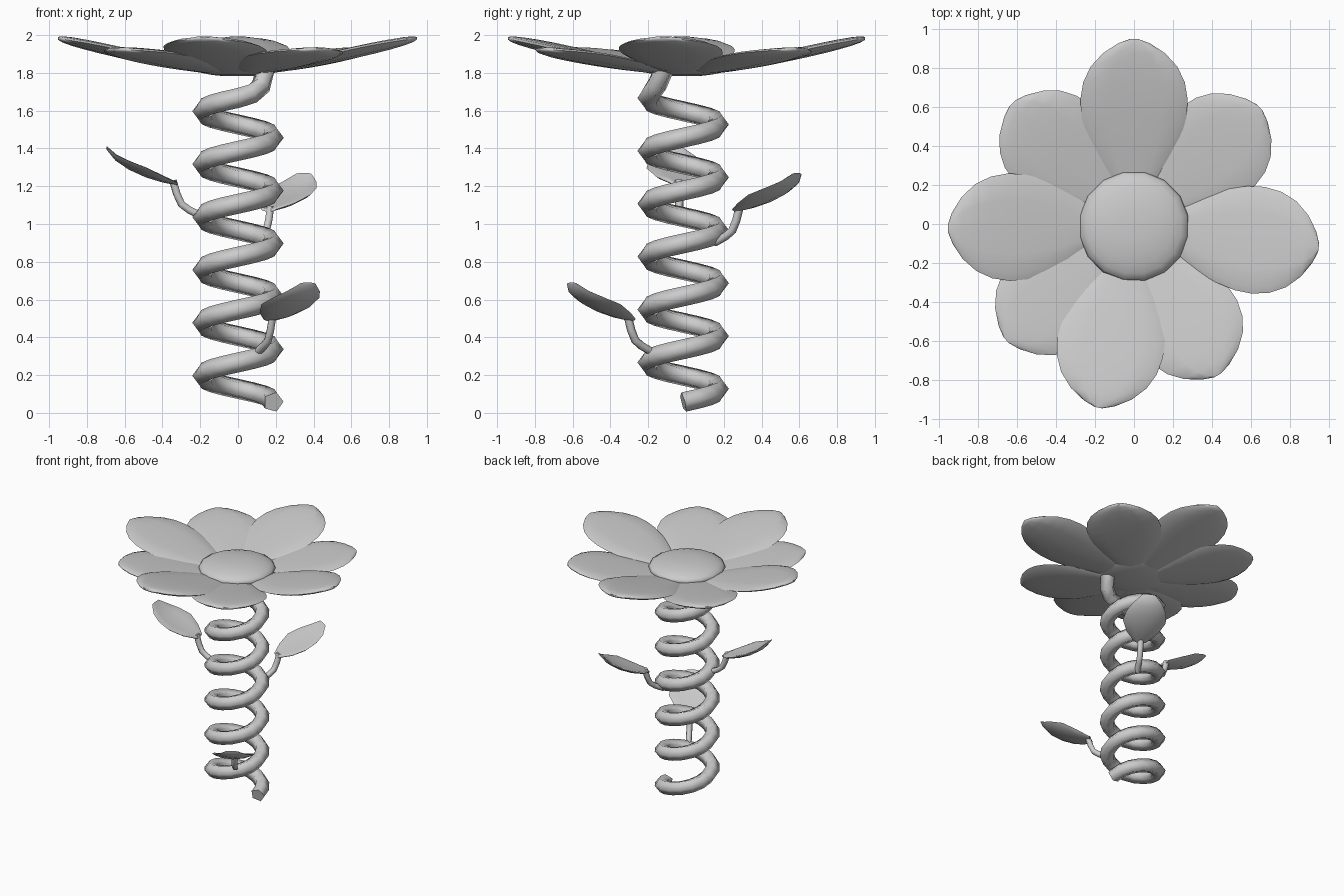
import bpy, bmesh, math
from mathutils import Vector, Matrix

if "Cube" in bpy.data.objects:
    bpy.data.objects.remove(bpy.data.objects["Cube"])

CY = -0.015  # y of the spring axis


def loft(name, rings, angle=40):
    """Skin a list of equal-length closed rings and cap both ends."""
    bm = bmesh.new()
    rows = [[bm.verts.new(p) for p in r] for r in rings]
    n = len(rows[0])
    for a, b in zip(rows, rows[1:]):
        for i in range(n):
            j = (i + 1) % n
            bm.faces.new((a[i], a[j], b[j], b[i]))
    bm.faces.new(rows[0])
    bm.faces.new(rows[-1])
    bmesh.ops.recalc_face_normals(bm, faces=bm.faces)
    me = bpy.data.meshes.new(name)
    bm.to_mesh(me)
    bm.free()
    ob = bpy.data.objects.new(name, me)
    bpy.context.collection.objects.link(ob)
    bpy.ops.object.select_all(action='DESELECT')
    ob.select_set(True)
    bpy.context.view_layer.objects.active = ob
    bpy.ops.object.shade_smooth_by_angle(angle=math.radians(angle))
    return ob


def tube_rings(path, hints, radius, sides):
    """Cross-sections along a path; the first corner points along the hint."""
    rings = []
    for i, p in enumerate(path):
        t = (path[min(i + 1, len(path) - 1)] - path[max(i - 1, 0)]).normalized()
        h = hints[i]
        u = (h - t * h.dot(t)).normalized()
        v = t.cross(u)
        rings.append([p + radius * (u * math.cos(2 * math.pi * k / sides)
                                    + v * math.sin(2 * math.pi * k / sides))
                      for k in range(sides)])
    return rings


def blade(name, profile, azimuth, thick, cup, centre, z0=0.0, length=1.0, sides=12):
    """Thin leaf or petal: profile rows are (distance, height, half width)."""
    rot = Matrix.Rotation(math.radians(azimuth), 3, 'Z')
    wmax = max(w for _, _, w in profile)
    rings = []
    for r, z, w in profile:
        t = thick * math.sqrt(w / wmax)
        ring = []
        for k in range(sides):
            a = 2 * math.pi * k / sides
            c = math.cos(a)
            ring.append(rot @ Vector((r * length, w * c,
                        z0 + z + t * math.sin(a) + cup * (w / wmax * c) ** 2)) + centre)
        rings.append(ring)
    return loft(name, rings, 60)


# Spring stem: pentagonal tube, 5.75 turns, last piece bends up into the flower
path, SEG = [], 16
for i in range(int(5.75 * SEG) + 1):
    a = 2 * math.pi * i / SEG
    path.append(Vector((0.187 * math.cos(a), CY + 0.187 * math.sin(a), 0.057 + 0.28 * i / SEG)))
path += [Vector(p) for p in ((0.07, -0.19, 1.69), (0.125, -0.155, 1.735), (0.15, -0.115, 1.82))]
hints = [Vector((p.x, p.y - CY, 0)) for p in path]
loft("spring_stem", tube_rings(path, hints, 0.055, 5), 80)

# Leaves on short bent stalks
leaf = [(0.325, 0.165, 0.045), (0.40, 0.185, 0.115), (0.49, 0.215, 0.16),
        (0.58, 0.255, 0.145), (0.65, 0.30, 0.105), (0.695, 0.35, 0.05)]
axis = Vector((0, CY, 0))
for n, (az, z) in enumerate(((-58, 0.33), (184, 1.05), (60, 0.91))):
    d = Vector((math.cos(math.radians(az)), math.sin(math.radians(az)), 0))
    side = Vector((-d.y, d.x, 0))
    pts = [axis + d * r + Vector((0, 0, z + h))
           for r, h in ((0.19, -0.01), (0.26, 0.025), (0.30, 0.055), (0.325, 0.11), (0.345, 0.18))]
    loft(f"leaf_stalk_{n + 1}", tube_rings(pts, [side] * 5, 0.022, 6), 80)
    blade(f"leaf_{n + 1}", leaf, az, 0.018, 0.03, axis, z)

# Petals: four long raised ones and four shorter lower ones
widths = [(0.03, 0.02), (0.15, 0.08), (0.25, 0.14), (0.35, 0.197), (0.45, 0.24), (0.55, 0.268),
          (0.64, 0.275), (0.73, 0.26), (0.81, 0.222), (0.88, 0.158), (0.93, 0.08), (0.952, 0.02)]


def petal(slope, base):
    return [(r, base + slope * max(0, r - 0.12) ** 1.1, w) for r, w in widths]


for n, az in enumerate((90, 181, -7, -101)):
    blade(f"upper_petal_{n + 1}", petal(0.215, 1.807), az, 0.03, 0.012, Vector((0, -0.005, 0)))
for n, az in enumerate((43, 135, 222, -61)):
    blade(f"lower_petal_{n + 1}", petal(0.145, 1.806), az, 0.028, 0.012,
          Vector((0, -0.005, 0)), length=0.925)

# Flower centre: flattened dome
rings = []
for k in range(1, 12):
    a = math.pi * k / 12
    rings.append([Vector((0.283 * math.sin(a) * math.cos(b), -0.012 + 0.283 * math.sin(a) * math.sin(b),
                          1.85 - 0.07 * math.cos(a)))
                  for b in [2 * math.pi * (j + 0.5) / 16 for j in range(16)]])
loft("flower_centre", rings, 80)
